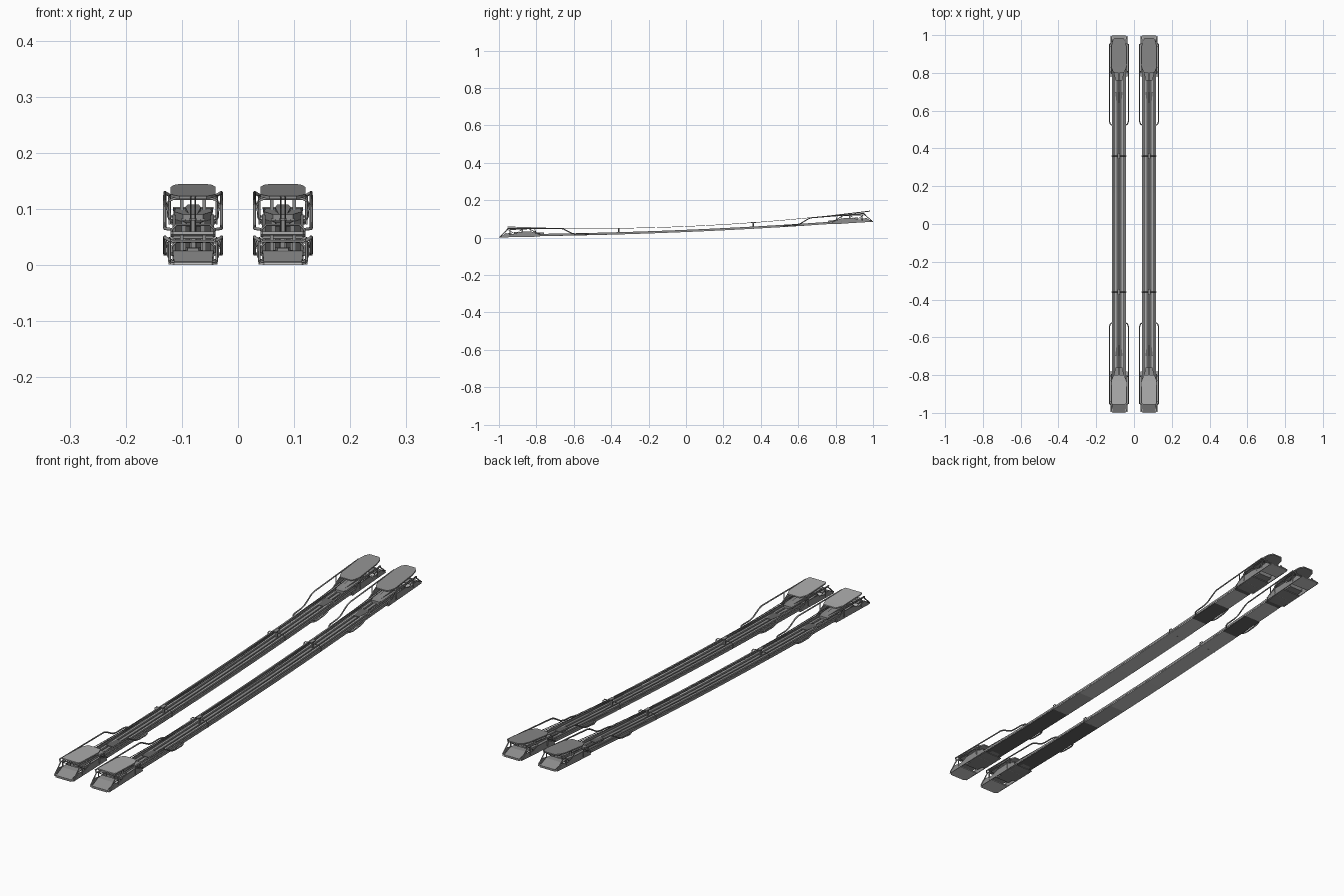
import bpy, bmesh

if "Cube" in bpy.data.objects:
    bpy.data.objects.remove(bpy.data.objects["Cube"])

CX = 0.08                                   # centre of each runner
SHADES = {"dark": 0.13, "mid": 0.27, "grey": 0.42, "light": 0.72, "pale": 1.0}
MATS = {}
for key, v in SHADES.items():
    MATS[key] = bpy.data.materials.new(key + "_metal")
    MATS[key].diffuse_color = (v, v, v, 1)


def base(y):                                # curve of the underside
    return 0.030 + 0.042 * y + 0.018 * y * y


def upper(y):                               # curve of cable and top plates
    return 0.060 + 0.0425 * y + 0.042 * y * y


def add_object(name, me, shade):
    me.materials.clear()
    me.materials.append(MATS[shade])
    ob = bpy.data.objects.new(name, me)
    bpy.context.collection.objects.link(ob)
    return ob


def add_mesh(name, bm, shade):
    bmesh.ops.recalc_face_normals(bm, faces=bm.faces)
    me = bpy.data.meshes.new(name)
    bm.to_mesh(me)
    bm.free()
    return add_object(name, me, shade)


def slab(name, cx, rows, t, shade="mid"):
    """Lofted bar along y; rows are (y, half width, bottom z)."""
    bm = bmesh.new()
    rings = [[bm.verts.new(c) for c in ((cx - w, y, z), (cx + w, y, z),
              (cx + w, y, z + t), (cx - w, y, z + t))] for y, w, z in rows]
    for a, b in zip(rings, rings[1:]):
        for i in range(4):
            j = (i + 1) % 4
            bm.faces.new((a[i], a[j], b[j], b[i]))
    bm.faces.new(rings[0])
    bm.faces.new(rings[-1])
    return add_mesh(name, bm, shade)


def panel(name, pts, t, shade="mid"):
    """Flat panel of 3D points thickened along x."""
    bm = bmesh.new()
    a = [bm.verts.new((x - t / 2, y, z)) for x, y, z in pts]
    b = [bm.verts.new((x + t / 2, y, z)) for x, y, z in pts]
    bm.faces.new(a)
    bm.faces.new(b)
    for i in range(len(a)):
        j = (i + 1) % len(a)
        bm.faces.new((a[i], a[j], b[j], b[i]))
    return add_mesh(name, bm, shade)


def tube(name, pts, r, closed=False, shade="mid"):
    cu = bpy.data.curves.new(name, 'CURVE')
    cu.dimensions = '3D'
    cu.bevel_depth = r
    cu.bevel_resolution = 1
    cu.use_fill_caps = True
    sp = cu.splines.new('POLY')
    sp.points.add(len(pts) - 1)
    for p, c in zip(sp.points, pts):
        p.co = (*c, 1)
    sp.use_cyclic_u = closed
    tmp = bpy.data.objects.new(name + "_path", cu)
    me = bpy.data.meshes.new_from_object(tmp)
    bpy.data.objects.remove(tmp)
    return add_object(name, me, shade)


def span(a, b, n):
    return [a + (b - a) * i / n for i in range(n + 1)]


for cx in (-CX, CX):
    # sole in sections of different shade
    for y0, y1, shade in ((-.84, -.36, "dark"), (-.36, -.2, "grey"), (-.2, .5, "pale"),
                          (.5, .64, "dark"), (.64, .76, "pale"), (.76, .84, "dark")):
        slab("sole", cx, [(y, 0.036, base(y)) for y in span(y0, y1, 6)], 0.003, shade)
    # deck and the long rails lying on it
    ys = span(-0.84, 0.84, 20)
    slab("deck", cx, [(y, 0.035, base(y) + 0.0025) for y in ys], 0.002, "dark")
    for dx, w, h, shade in ((-.034, .003, .009, "mid"), (.034, .003, .009, "mid"),
                            (-.017, .004, .007, "grey"), (.017, .004, .007, "grey"), (0, .006, .006, "mid")):
        slab("long_rail", cx + dx, [(y, w, base(y) + 0.003) for y in ys], h, shade)
    # tension cables
    for dx in (-0.004, 0.004):
        tube("cable", [(cx + dx, y, upper(y)) for y in span(-0.9, 0.9, 24)], 0.0014)

    for s in (-1, 1):
        def P(x, u, h):                     # u: distance in from the end
            y = s * (1 - u)
            return (cx + x, y, base(y) + h)

        def rows(data):
            return [(s * (1 - u), w, base(s * (1 - u)) + h) for u, w, h in data]

        # cable post with cross arch
        y = s * 0.36
        slab("cable_post", cx, [(y - 0.004, 0.004, base(y)), (y + 0.004, 0.004, base(y))],
             upper(y) - base(y))
        slab("post_cap", cx, [(y - 0.013, 0.007, upper(y) - 0.002),
                              (y + 0.013, 0.007, upper(y) - 0.002)], 0.004)
        tube("cross_arch", [P(x, 0.64, h) for x, h in ((-.038, .002), (-.038, .016), (-.03, .024),
             (.03, .024), (.038, .016), (.038, .002))], 0.002)

        # top plate with chamfered corners
        plate = ((0.015, .022), (0.03, .034), (0.06, .040), (0.17, .040), (0.19, .032), (0.2, .024))
        if s < 0:
            plate = ((0.045, .036), (0.055, .040), (0.17, .040), (0.2, .028))
        slab("top_plate", cx, [(s * (1 - u), w, upper(s * (1 - u)) - 0.003) for u, w in plate], 0.005,
             "grey" if s < 0 else "mid")

        # shoe: nose plate, rear floor, sloped cowl and inner block
        slab("nose_plate", cx, rows(((0, .034, -.006), (.012, .041, -.005), (.07, .043, -.003))), 0.004, "light")
        slab("rear_floor", cx, rows(((.12, .042, -.003), (.19, .040, -.003), (.22, .036, -.002))), 0.004)
        slab("nose_cowl", cx, rows(((.004, .034, -.003), (.045, .036, .014), (.07, .036, .016))), 0.003)
        slab("inner_block", cx, rows(((.09, .030, 0), (.17, .034, 0), (.24, .018, 0))), 0.018)
        slab("centre_block", cx, rows(((.08, .010, .016), (.15, .014, .016), (.22, .008, .010))), 0.008)
        for d in (-1, 1):
            # side wall, open frame above it, and struts
            panel("side_wall", [P(d * .042, u, h) for u, h in ((.004, -.005), (.035, .018), (.075, .012),
                  (.11, .024), (.17, .026), (.21, .012), (.22, -.002))], 0.003)
            tube("upper_frame", [P(d * .042, u, h) for u, h in ((.006, .0), (.045, .036), (.16, .040),
                 (.22, .008))], 0.0025)
            tube("frame_strut", [P(d * .042, u, h) for u, h in ((.05, .036), (.09, .010), (.12, .038))], 0.002)
            slab("plate_post", cx + d * .02, rows(((.12, .003, 0), (.128, .003, 0))),
                 upper(s * .876) - base(s * .876))
            # outer guard bar
            tube("guard_bar", [P(d * x, u, h) for x, u, h in ((.040, .042, .036), (.0505, .050, .043),
                 (.0505, .33, .040), (.0505, .345, .036), (.0505, .39, .012), (.0505, .41, .008),
                 (.0505, .455, .007), (.046, .47, .007), (.035, .478, .006))], 0.003)
            tube("guard_strut", [P(d * .0505, .19, .041), P(d * .042, .20, .012)], 0.002)

        # rounded hoops tying the walls together
        for u, top in ((.06, .036), (.17, .041)):
            lo = -.001
            tube("shoe_hoop", [P(x, u, h) for x, h in ((-.034, lo), (.034, lo), (.041, lo + .003), (.044, lo + .010),
                 (.044, top - .010), (.041, top - .003), (.034, top), (-.034, top), (-.041, top - .003),
                 (-.044, top - .010), (-.044, lo + .010), (-.041, lo + .003))], 0.0025, True)
        # low bracket where the sole meets the guard
        slab("rail_bracket", cx, rows(((.30, .020, .002), (.36, .012, .002))), 0.009, "dark")

for m in bpy.data.materials:
    if m.users and not m.is_grease_pencil:
        m.use_nodes = True
        m.node_tree.nodes["Principled BSDF"].inputs["Base Color"].default_value = m.diffuse_color
